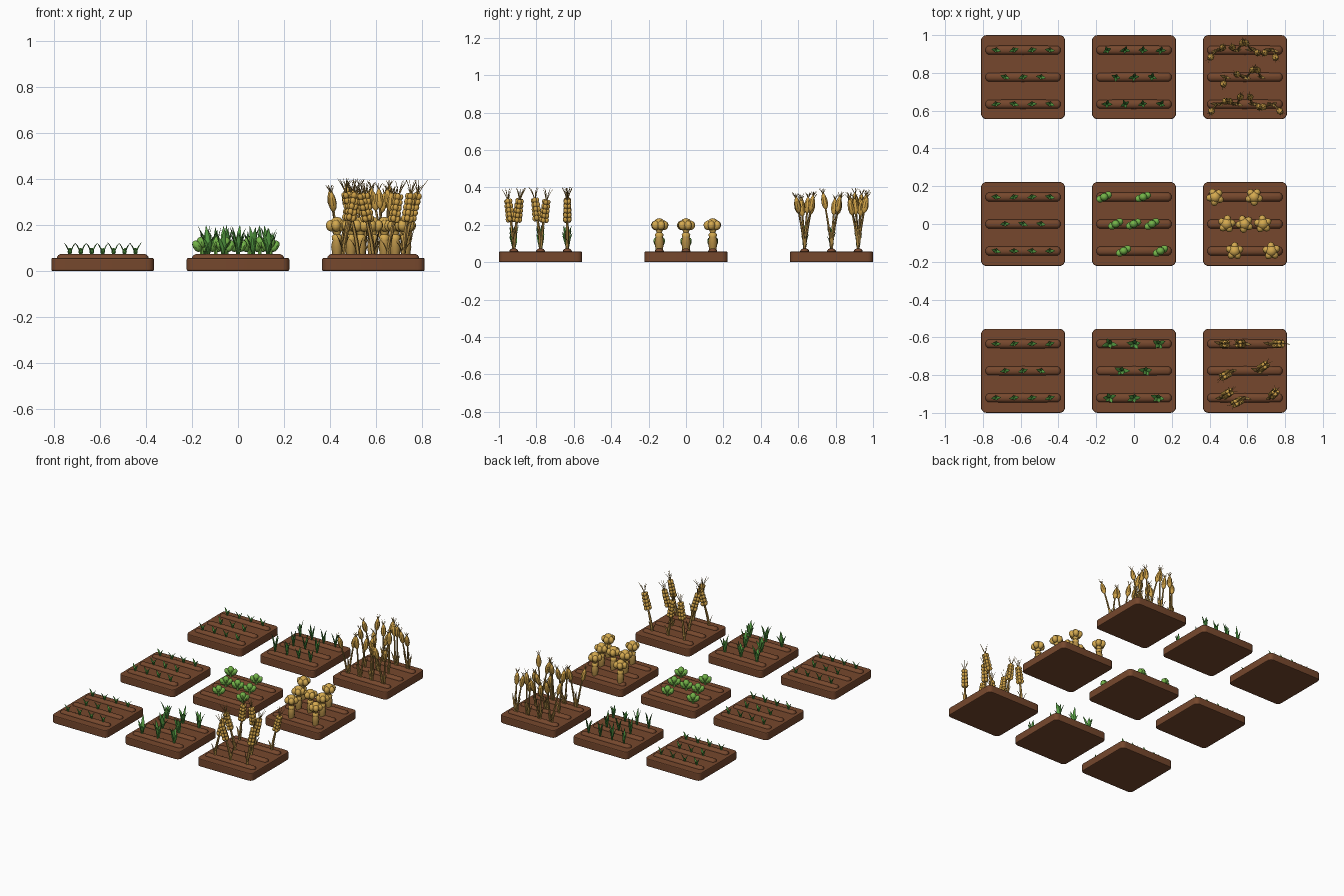
import bpy, bmesh, math, random
from mathutils import Vector, Matrix

if "Cube" in bpy.data.objects:
    bpy.data.objects.remove(bpy.data.objects["Cube"])

random.seed(5)
COLS, ROWS = (-0.5875, 0.0, 0.5875), (-0.7775, 0.0, 0.7775)
ROW_OFF = 0.143          # spacing of the ridges inside a plot
TOP = 0.074              # top of a ridge


def material(name, rgb):
    m = bpy.data.materials.new(name)
    m.diffuse_color = (*rgb, 1)
    m.use_nodes = True
    m.node_tree.nodes["Principled BSDF"].inputs["Base Color"].default_value = m.diffuse_color
    return m


SOIL = material("soil brown", (0.18, 0.064, 0.026))
GREEN = material("dark green", (0.06, 0.25, 0.042))
MID = material("sprout green", (0.1, 0.37, 0.06))
LEAF = material("leaf green", (0.17, 0.45, 0.065))
GOLD = material("ripe gold", (0.66, 0.40, 0.08))
GRAIN = material("grain gold", (0.62, 0.355, 0.063))
STRAW = material("straw", (0.44, 0.26, 0.06))


def finish(bm, name, mats, loc=(0, 0, 0), angle=40):
    bmesh.ops.recalc_face_normals(bm, faces=bm.faces)
    me = bpy.data.meshes.new(name)
    bm.to_mesh(me)
    bm.free()
    ob = bpy.data.objects.new(name, me)
    ob.location = loc
    for m in mats:
        me.materials.append(m)
    bpy.context.collection.objects.link(ob)
    bpy.ops.object.select_all(action='DESELECT')
    ob.select_set(True)
    bpy.context.view_layer.objects.active = ob
    bpy.ops.object.shade_smooth_by_angle(angle=math.radians(angle))
    return ob


def sweep(bm, pts, radii, sides=5, flat=1.0, mat=0):
    """Tapered tube through pts; flat < 1 turns it into a blade."""
    pts = [Vector(p) for p in pts]
    run = pts[-1] - pts[0]
    wide = Vector((-run.y, run.x, 0))
    wide = wide.normalized() if wide.length > 1e-5 else Vector((0, 1, 0))
    rings = []
    for i, (p, r) in enumerate(zip(pts, radii)):
        d = (pts[min(i + 1, len(pts) - 1)] - pts[max(i - 1, 0)]).normalized()
        thin = d.cross(wide).normalized()
        rings.append([bm.verts.new(p + r * (math.cos(a) * wide + flat * math.sin(a) * thin))
                      for a in (math.tau * k / sides for k in range(sides))])
    faces = [bm.faces.new(rings[0]), bm.faces.new(rings[-1])]
    for a, b in zip(rings, rings[1:]):
        for k in range(sides):
            j = (k + 1) % sides
            faces.append(bm.faces.new((a[k], a[j], b[j], b[k])))
    for f in faces:
        f.material_index = mat


def blob(bm, loc, scale, rot=None, mat=0, u=8, v=6):
    """Stretched ball."""
    m = Matrix.Translation(loc) @ (rot or Matrix()) @ Matrix.Diagonal((*scale, 1))
    vs = bmesh.ops.create_uvsphere(bm, u_segments=u, v_segments=v, radius=1, matrix=m)["verts"]
    for f in {f for vert in vs for f in vert.link_faces}:
        f.material_index = mat


def blade(bm, base, ang, reach, height, width, mat=0):
    """Leaf blade curving outwards to a point."""
    b, d = Vector(base), Vector((math.cos(ang), math.sin(ang), 0))
    up = Vector((0, 0, height))
    sweep(bm, [b, b + d * reach * 0.25 + up * 0.4, b + d * reach * 0.6 + up * 0.75, b + d * reach + up],
          [width * 0.6, width, width * 0.7, 0.0006], 4, 0.3, mat)


def spots(outer, step):
    """Planting spots: outer rows hold `outer` plants, the middle row one less."""
    for r in (-1, 0, 1):
        n = outer - (r == 0)
        for i in range(n):
            yield r, i, (i - (n - 1) / 2) * step, r * ROW_OFF


def soil_plot(x, y):
    # rounded bed
    bm = bmesh.new()
    bmesh.ops.create_cube(bm, size=1, matrix=Matrix.Translation((0, 0, 0.0285)) @ Matrix.Diagonal((0.445, 0.445, 0.057, 1)))
    upright = [e for e in bm.edges if abs(e.verts[0].co.z - e.verts[1].co.z) > 0.01]
    bmesh.ops.bevel(bm, geom=upright, offset=0.03, segments=5, profile=0.5, affect='EDGES')
    rims = [e for e in bm.edges if abs(e.verts[0].co.z - e.verts[1].co.z) < 0.001]
    bmesh.ops.bevel(bm, geom=rims, offset=0.006, segments=2, profile=0.5, affect='EDGES')
    finish(bm, "soil_bed", [SOIL], (x, y, 0), 20)
    # three long mounds
    bm = bmesh.new()
    for r in (-1, 0, 1):
        vs = bmesh.ops.create_uvsphere(bm, u_segments=16, v_segments=8, radius=0.025)["verts"]
        for v in vs:
            if abs(v.co.x) > 1e-4:
                v.co.x += math.copysign(0.175, v.co.x)
            v.co.y += r * ROW_OFF
            v.co.z = 0.055 + v.co.z * 0.8
    finish(bm, "soil_ridges", [SOIL], (x, y, 0))


def sprouts(x, y):
    bm = bmesh.new()
    for r, i, px, py in spots(4, 0.095):
        a = random.uniform(-0.35, 0.35)
        for da, reach, h in ((0, 0.026, 0.052), (math.pi, 0.026, 0.052), (1.6, 0.015, 0.03), (-1.6, 0.012, 0.025)):
            blade(bm, (px, py, TOP - 0.003), a + da, reach, h, 0.009)
    finish(bm, "sprouts", [MID], (x, y, 0))


def young_grass(x, y, outer, step, width, count, stretch, mat):
    """Tufts that spread mostly along the ridge."""
    bm = bmesh.new()
    for r, i, px, py in spots(outer, step):
        a = random.uniform(-0.4, 0.4)
        for k in range(count):
            t = a + math.tau * k / count + random.uniform(-0.3, 0.3)
            reach = random.uniform(0.016, 0.024) * (1 + stretch * abs(math.cos(t)))
            blade(bm, (px, py, TOP - 0.004), t, reach, random.uniform(0.07, 0.13), width)
    finish(bm, "young_blades", [mat], (x, y, 0))


# planting spots of the round vegetables, relative to the plot centre
VEG = [(-0.158, 1), (0.048, 1), (-0.097, 0), (-0.002, 0), (0.095, 0), (-0.055, -1), (0.14, -1)]


def young_heads(x, y):
    bm = bmesh.new()
    for px, r in VEG:
        a = math.radians(25 + random.uniform(-8, 8))
        d = Vector((math.cos(a), math.sin(a), 0))
        base = Vector((px, r * ROW_OFF, 0))
        sweep(bm, [base + Vector((0, 0, 0.065)), base + Vector((0, 0, 0.12))], [0.009, 0.008], 6)
        for s in (-1, 1):   # side leaves
            rot = Matrix.Rotation(a, 4, 'Z') @ Matrix.Rotation(s * 0.6, 4, 'Y')
            blob(bm, base + d * s * 0.022 + Vector((0, 0, 0.108)), (0.019, 0.02, 0.028), rot)
        blob(bm, base + Vector((0, 0, 0.124)), (0.023, 0.022, 0.026))
    finish(bm, "young_heads", [LEAF], (x, y, 0))


def ripe_heads(x, y):
    bm = bmesh.new()
    for px, r in VEG:
        base = Vector((px, r * ROW_OFF, 0))
        # bulging stem with a flared collar
        sweep(bm, [base + Vector((0, 0, z)) for z in (0.066, 0.08, 0.105, 0.128, 0.14)],
              [0.02, 0.021, 0.025, 0.021, 0.015], 8, 1, 1)
        sweep(bm, [base + Vector((0, 0, z)) for z in (0.134, 0.15, 0.158, 0.18)],
              [0.02, 0.023, 0.014, 0.022], 8)
        a = random.uniform(0, 1.2)
        for k in range(5):  # lobes around the crown
            t = a + math.tau * k / 5
            blob(bm, base + Vector((math.cos(t) * 0.024, math.sin(t) * 0.024, 0.197)), (0.025, 0.021, 0.026),
                 Matrix.Rotation(t, 4, 'Z') @ Matrix.Rotation(0.3, 4, 'Y'))
        blob(bm, base + Vector((0, 0, 0.2)), (0.033, 0.033, 0.036))
    finish(bm, "ripe_heads", [GOLD, STRAW], (x, y, 0), 60)


def stalk(bm, px, py, lean, top, radius):
    """Leaning stalk with base leaves; returns its tip and direction."""
    b, l = Vector((px, py, TOP - 0.006)), Vector((*lean, 0))
    h = top - b.z
    pts = [b + l * t ** 1.3 + Vector((0, 0, h * t)) for t in (0, 0.35, 0.7, 1)]
    sweep(bm, pts, [radius, radius * 0.95, radius * 0.85, radius * 0.7], 5, 1, 1)
    a = random.uniform(-0.5, 0.5)
    for k in range(2):
        blade(bm, b, a + k * math.pi, random.uniform(0.02, 0.04), random.uniform(0.06, 0.13), 0.008, 1)
    return pts[-1], (pts[-1] - pts[-2]).normalized()


def awns(bm, tip, d, n, length, spread):
    for k in range(n):
        t = math.tau * k / n + random.random()
        side = Vector((math.cos(t), math.sin(t), 0)) * spread
        sweep(bm, [tip, tip + side * 0.5 + d * length * 0.6, tip + side + d * length], [0.0022, 0.0017, 0.0006], 3, 1, 1)


def braided_ears(x, y):
    bm = bmesh.new()
    for r, i, px, py in spots(3, 0.13):
        side = 1 if (i + r) % 2 else -1
        lean = (side * random.uniform(0.015, 0.035), side * 0.016 if r < 1 else 0.0)
        tip, d = stalk(bm, px, py, lean, random.uniform(0.215, 0.225), 0.0095)
        turn = d.to_track_quat('Z', 'Y').to_matrix().to_4x4()
        for lv in range(5):     # stacked grains, four to a level
            for k in range(4):
                t = math.pi / 4 + math.pi / 2 * k
                w = 0.0155 * (1 - 0.07 * lv)
                loc = tip + turn @ Vector((math.cos(t) * w, math.sin(t) * w, 0.01 + lv * 0.0245))
                rot = turn @ Matrix.Rotation(t, 4, 'Z') @ Matrix.Rotation(0.25, 4, 'Y')
                blob(bm, loc, (0.0115, 0.0125, 0.0155), rot, 0, 8, 6)
        sweep(bm, [tip, tip + d * 0.118], [0.006, 0.003], 5, 1, 1)
        awns(bm, tip + d * 0.112, d, 6, 0.07, 0.028)
    finish(bm, "braided_ears", [GRAIN, STRAW], (x, y, 0), 60)


def oval_ears(x, y):
    bm = bmesh.new()
    for r, i, px, py in spots(4, 0.095):
        for e in range(2 if r or i == 1 else 1):
            # stalks fan out evenly across the ridge
            lean = ((e * 2 - 1) * random.uniform(0.008, 0.03), (-0.03, 0.012, 0.03, -0.012)[(i + e) % 4])
            tip, d = stalk(bm, px + (e - 0.5) * 0.016, py, lean, random.uniform(0.245, 0.285), 0.007)
            prof = ((0, 0.005), (0.012, 0.0135), (0.034, 0.0185), (0.058, 0.016), (0.078, 0.009), (0.09, 0.002))
            sweep(bm, [tip + d * h for h, _ in prof], [w for _, w in prof], 8)
            awns(bm, tip + d * 0.08, d, 5, 0.032, 0.018)
    finish(bm, "oval_ears", [GRAIN, STRAW], (x, y, 0))


# nine beds, seedlings in the left column, then young and ripe crops
for cy in ROWS:
    for cx in COLS:
        soil_plot(cx, cy)
    sprouts(COLS[0], cy)
young_grass(COLS[1], ROWS[0], 3, 0.13, 0.013, 5, 0.9, MID)
young_heads(COLS[1], ROWS[1])
young_grass(COLS[1], ROWS[2], 4, 0.095, 0.0095, 4, 0.3, GREEN)
braided_ears(COLS[2], ROWS[0])
ripe_heads(COLS[2], ROWS[1])
oval_ears(COLS[2], ROWS[2])
